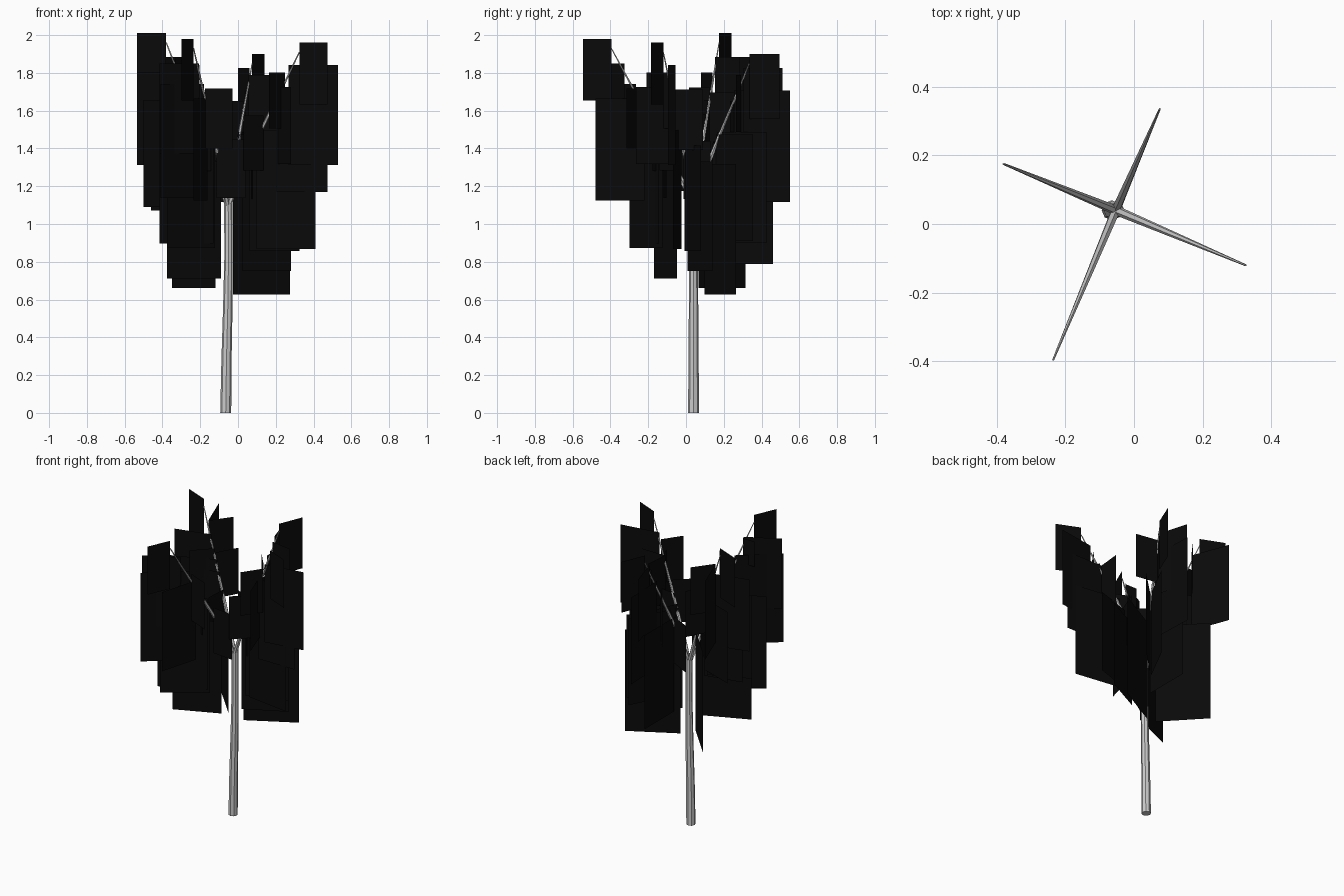
import bpy, bmesh, math
from mathutils import Vector

if "Cube" in bpy.data.objects:
    bpy.data.objects.remove(bpy.data.objects["Cube"])

leaf_mat = bpy.data.materials.new("dark_leaf")
leaf_mat.diffuse_color = (0.003, 0.003, 0.003, 1)
leaf_mat.use_nodes = True
leaf_mat.node_tree.nodes["Principled BSDF"].inputs["Base Color"].default_value = leaf_mat.diffuse_color


def make_object(name, bm, mat=None):
    me = bpy.data.meshes.new(name)
    bm.to_mesh(me)
    bm.free()
    ob = bpy.data.objects.new(name, me)
    bpy.context.collection.objects.link(ob)
    if mat:
        me.materials.append(mat)
    return ob


def tube(name, path, radii, sides):
    """Tapered low-poly tube; rings are square to the path."""
    bm = bmesh.new()
    rings = []
    for i, p in enumerate(path):
        d = path[min(i + 1, len(path) - 1)] - path[max(i - 1, 0)]
        q = Vector((0, 0, 1)).rotation_difference(d)
        rings.append([bm.verts.new(p + q @ Vector((radii[i] * math.cos(a), radii[i] * math.sin(a), 0)))
                      for a in (2 * math.pi * k / sides for k in range(sides))])
    for a, b in zip(rings, rings[1:]):
        for k in range(sides):
            bm.faces.new((a[k], a[(k + 1) % sides], b[(k + 1) % sides], b[k]))
    bm.faces.new(rings[0][::-1])
    bm.faces.new(rings[-1])
    return make_object(name, bm)


# Trunk
trunk_path = [Vector(p) for p in ((-.065, .04, 0), (-.061, .04, .28), (-.054, .04, .56),
                                  (-.05, .04, .84), (-.052, .042, 1.12))]
tube("trunk", trunk_path, (.029, .027, .025, .022, .022), 8)

# Branches: tip, then hanging leaf cards as (distance along branch, outer x, outer y)
branches = {
    "left": ((-.38, .175, 1.96), [
        (.36, -.178, -.065), (.65, -.375, .015), (.57, -.50, .005), (.48, -.46, .05),
        (.75, -.535, .08), (1, -.535, .24), (.50, -.445, .19), (.85, -.425, .405),
        (.20, -.35, .315), (.85, -.235, .285), (.62, -.18, .26)]),
    "back": ((.075, .335, 1.85), [
        (.73, .03, .55), (.34, -.01, .46), (.90, 0, .51), (1, .14, .495), (.42, .135, .425),
        (.40, .20, .355), (.85, .205, .265), (.20, .275, .265), (.65, -.075, .36),
        (.35, -.15, .215)]),
    "right": ((.325, -.12, 1.91), [
        (.33, .13, .13), (.20, .28, .14), (.30, .325, .08), (.68, .22, .09), (.50, .03, -.14),
        (.40, .41, -.07), (.85, .53, -.055), (.68, .475, -.07), (1, .475, -.185),
        (.70, .28, -.265), (.80, .165, -.21)]),
    "front": ((-.235, -.395, 1.93), [
        (.33, .04, -.12), (.67, -.03, -.315), (.83, -.29, -.32), (1, -.30, -.545),
        (.60, -.235, -.48), (.84, -.415, -.44), (.70, -.41, -.46), (.38, -.375, -.30),
        (.42, -.415, -.27), (.20, -.375, -.17), (.50, -.265, -.085)]),
}
root = Vector((-.053, .04, 1.09))


def on_branch(tip, t):
    p = root.lerp(Vector(tip), t)
    p.z += .2 * t * (1 - t) * (1 - t)
    return p


for side, (tip, cards) in branches.items():
    ts = (0, .15, .35, .6, .8, 1)
    tube(side + "_branch", [on_branch(tip, t) for t in ts],
         [.014 - .011 * t for t in ts], 6)
    # Upright leaf cards, twice as tall as wide
    bm = bmesh.new()
    for t, x, y in cards:
        a = on_branch(tip, t)
        length = math.hypot(x - a.x, y - a.y)
        top = a.z + .05
        low = top - 2 * length
        bm.faces.new([bm.verts.new(p) for p in
                      ((a.x, a.y, low), (x, y, low), (x, y, top), (a.x, a.y, top))])
    make_object(side + "_leaves", bm, leaf_mat)
